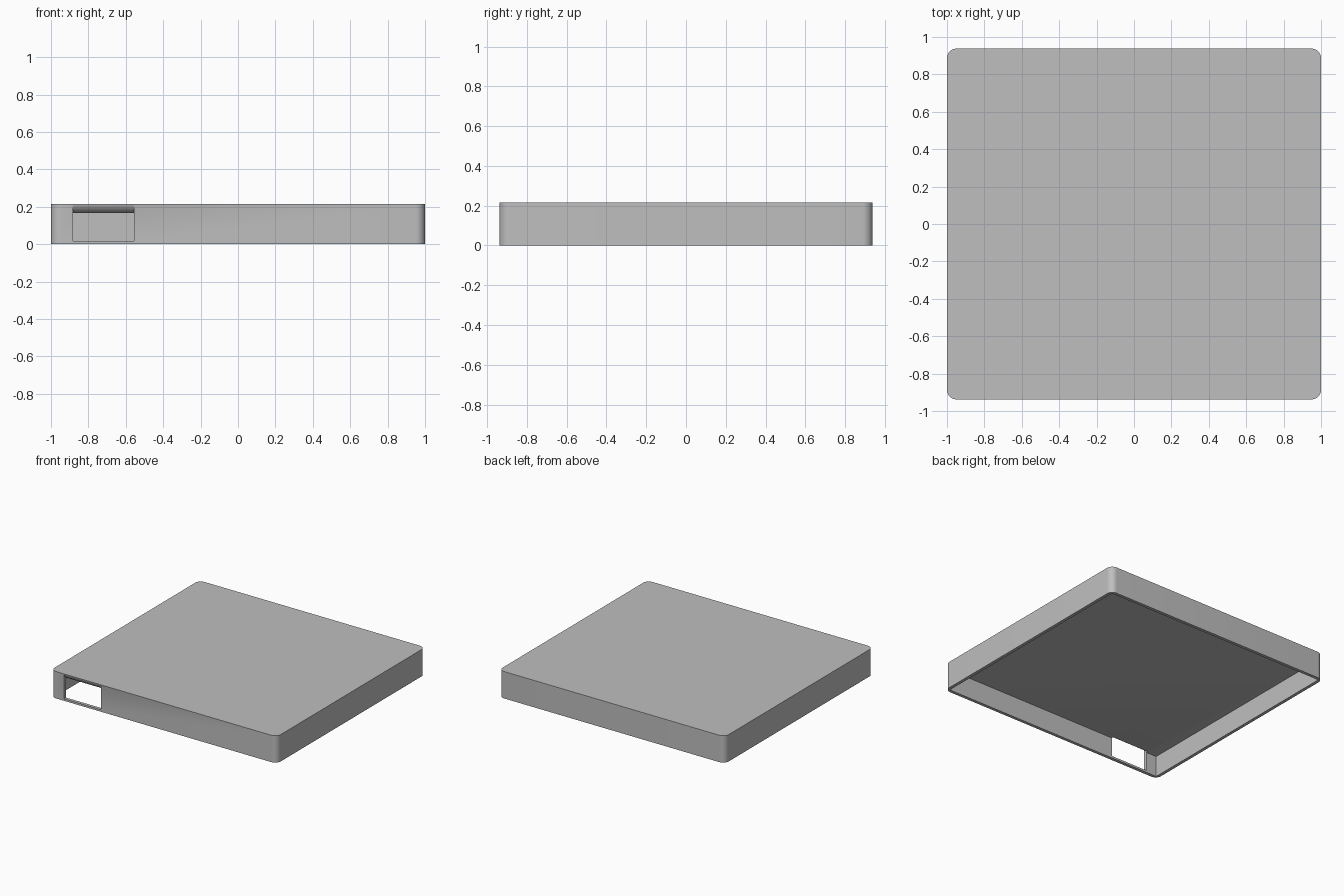
import bpy, bmesh, math
from mathutils import Vector

cube = bpy.data.objects.get("Cube")
if cube:
    bpy.data.objects.remove(cube, do_unlink=True)

HALF_X, HALF_Y, HEIGHT = 1.0, 0.9375, 0.215
CORNER, WALL, CEILING = 0.05, 0.025, 0.166


def prism(name, outline, extrusion):
    """Closed solid made by extruding a planar outline."""
    bm = bmesh.new()
    face = bm.faces.new([bm.verts.new(p) for p in outline])
    new = bmesh.ops.extrude_face_region(bm, geom=[face])["geom"]
    verts = [v for v in new if isinstance(v, bmesh.types.BMVert)]
    bmesh.ops.translate(bm, verts=verts, vec=Vector(extrusion))
    bmesh.ops.recalc_face_normals(bm, faces=bm.faces)
    mesh = bpy.data.meshes.new(name)
    bm.to_mesh(mesh)
    bm.free()
    obj = bpy.data.objects.new(name, mesh)
    bpy.context.collection.objects.link(obj)
    return obj


def cut(target, cutter):
    """Subtract the cutter, bake the result and discard the cutter."""
    cutter.hide_render = True
    mod = target.modifiers.new("cut", "BOOLEAN")
    mod.operation, mod.solver, mod.object = "DIFFERENCE", "EXACT", cutter
    bpy.ops.object.select_all(action="DESELECT")
    bpy.context.view_layer.objects.active = target
    target.select_set(True)
    bpy.ops.object.modifier_apply(modifier=mod.name)
    bpy.data.objects.remove(cutter, do_unlink=True)


# Outer shell with rounded upright corners
outline = []
for i, (sx, sy) in enumerate([(1, 1), (-1, 1), (-1, -1), (1, -1)]):
    for k in range(13):
        a = math.radians(90 * i + 90 * k / 12)
        outline.append((sx * (HALF_X - CORNER) + CORNER * math.cos(a),
                        sy * (HALF_Y - CORNER) + CORNER * math.sin(a), 0))
lid = prism("lid_shell", outline, (0, 0, HEIGHT))

# Square-cornered cavity, open underneath
ix, iy = HALF_X - WALL, HALF_Y - WALL
cavity = [(-ix, -iy, -0.1), (ix, -iy, -0.1), (ix, iy, -0.1), (-ix, iy, -0.1)]
cut(lid, prism("cavity_cutter", cavity, (0, 0, CEILING + 0.1)))

# Port opening in the front wall, flared up into the roof by a rounded lip
low, high, base = 0.164, 0.213, 0.016
sweep = math.radians(75)
radius = (high - low) / (1 - math.cos(sweep))
inner = -HALF_Y + radius * math.sin(sweep)
left, right = -0.882, -0.556
port = [(left, inner, base), (left, -1, base), (left, -1, high)]
for k in range(11):
    a = sweep * (1 - k / 10)
    port.append((left, inner - radius * math.sin(a),
                 low + radius * (1 - math.cos(a))))
cut(lid, prism("port_cutter", port, (right - left, 0, 0)))

# Plain grey finish
grey = bpy.data.materials.new("light_grey")
grey.use_nodes = True
colour = (0.52, 0.52, 0.52, 1)
grey.diffuse_color = colour
grey.node_tree.nodes["Principled BSDF"].inputs["Base Color"].default_value = colour
lid.data.materials.clear()
lid.data.materials.append(grey)
for poly in lid.data.polygons:
    poly.material_index = 0
bpy.ops.object.shade_smooth_by_angle(angle=math.radians(30))
